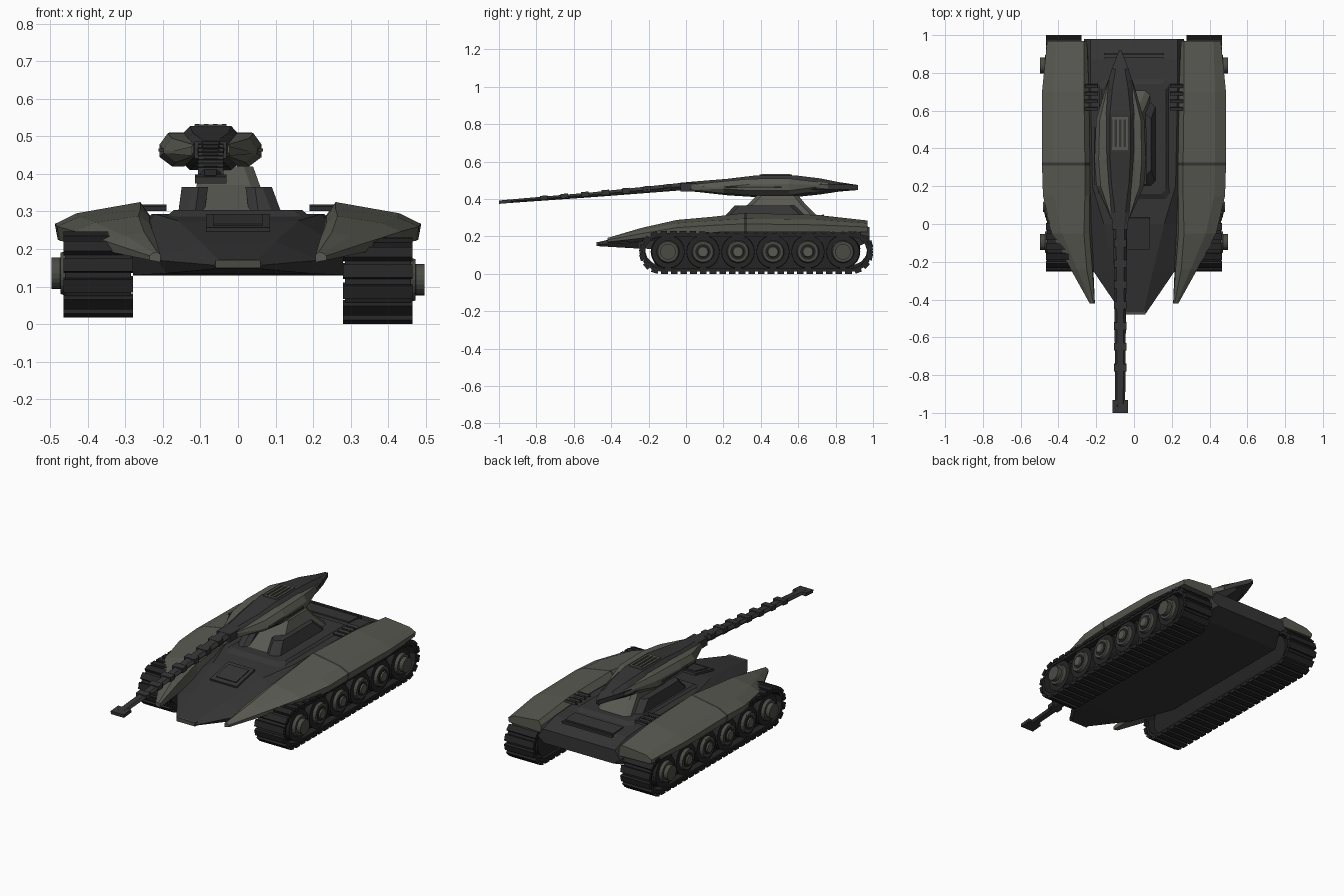
import bpy, bmesh, math
from mathutils import Matrix, Vector

if "Cube" in bpy.data.objects:
    bpy.data.objects.remove(bpy.data.objects["Cube"])


def material(name, r, g, b):
    m = bpy.data.materials.new(name)
    m.use_nodes = True
    m.diffuse_color = (r, g, b, 1)
    m.node_tree.nodes["Principled BSDF"].inputs["Base Color"].default_value = (r, g, b, 1)
    return m


olive = material("olive grey armour", .1, .1, .084)
dark = material("dark grey armour", .036, .036, .036)
black = material("track black", .018, .018, .018)
wheel_grey = material("wheel grey", .07, .07, .06)


def finish(name, bm, *mats):
    bmesh.ops.recalc_face_normals(bm, faces=bm.faces)
    mesh = bpy.data.meshes.new(name)
    bm.to_mesh(mesh)
    bm.free()
    for m in mats:
        mesh.materials.append(m)
    ob = bpy.data.objects.new(name, mesh)
    bpy.context.collection.objects.link(ob)
    return ob


def loft(name, rings, mat, seam=None):
    """Skin closed rings of points; the span numbered seam takes the dark material."""
    bm = bmesh.new()
    vs = [[bm.verts.new(p) for p in ring] for ring in rings]
    for i, (a, b) in enumerate(zip(vs, vs[1:])):
        for k in range(len(a)):
            n = (k + 1) % len(a)
            f = bm.faces.new((a[k], a[n], b[n], b[k]))
            f.material_index = 1 if i == seam else 0
    bm.faces.new(vs[0])
    bm.faces.new(vs[-1])
    return finish(name, bm, mat, dark)


def add_box(bm, loc, size, tilt=0):
    m = Matrix.Translation(loc) @ Matrix.Rotation(tilt, 4, 'X') @ Matrix.Diagonal((*size, 1))
    bmesh.ops.create_cube(bm, size=1, matrix=m)


def boxes(name, items, mat):
    bm = bmesh.new()
    for it in items:
        add_box(bm, *it)
    return finish(name, bm, mat)


def discs(name, places, mat, sides=20):
    """Discs whose axis is x: (x0, x1, y, z, radius0, radius1)."""
    bm = bmesh.new()
    for x0, x1, y, z, r0, r1 in places:
        m = Matrix.Translation(((x0 + x1) / 2, y, z)) @ Matrix.Rotation(math.pi / 2, 4, 'Y')
        bmesh.ops.create_cone(bm, cap_ends=True, segments=sides, radius1=r0, radius2=r1,
                              depth=x1 - x0, matrix=m)
    return finish(name, bm, mat)


# Hull: y, bottom half width, bottom z, side half width, side z, top half width, top z
hull = [(-.47, .05, .148, .065, .157, .05, .17),
        (-.25, .19, .135, .215, .17, .1, .22),
        (0, .28, .13, .28, .2, .16, .275),
        (.2, .28, .13, .28, .24, .22, .293),
        (.7, .28, .13, .28, .24, .23, .293),
        (.87, .28, .13, .27, .22, .23, .283),
        (.98, .22, .17, .265, .2, .23, .25)]
loft("hull", [[(-b, y, zb), (b, y, zb), (s, y, zs), (t, y, zt), (-t, y, zt), (-s, y, zs)]
              for y, b, zb, s, zs, t, zt in hull], dark)
boxes("nose_plate", [((0, -.468, .16), (.12, .02, .022))], wheel_grey)
slope = math.atan2(.055, .25)
boxes("front_hatch", [((0, -.05, .269), (.17, .17, .012), slope),
                      ((0, -.05, .274), (.13, .12, .012), slope)], dark)
boxes("rear_deck_panel", [((0, .84, .288), (.31, .09, .008), -.06),
                          ((0, .9, .28), (.32, .012, .012), -.06)], dark)
boxes("deck_vent_slats", [((s * .225, .61 + .04 * i, .31), (.07, .018, .012), .3)
                          for s in (-1, 1) for i in range(4)], dark)

# Fenders: y, then inner bottom, inner top, ridge, shoulder, edge, outer bottom as x, z
fender = [(-.42, .207, .165, .207, .185, .215, .192, .225, .19, .235, .182, .235, .17),
          (-.24, .215, .175, .22, .23, .25, .245, .3, .235, .335, .215, .33, .19),
          (-.05, .22, .2, .235, .268, .265, .288, .38, .27, .435, .247, .43, .213),
          (.15, .22, .215, .235, .285, .26, .306, .425, .285, .482, .26, .475, .222),
          (.31, .22, .22, .235, .29, .26, .325, .43, .295, .487, .267, .48, .225),
          (.325, .22, .22, .235, .29, .26, .325, .43, .295, .487, .267, .48, .225),
          (.7, .23, .22, .24, .29, .265, .315, .43, .29, .487, .262, .48, .225),
          (.97, .25, .22, .25, .262, .265, .285, .42, .27, .46, .25, .455, .225)]
for side, s in (("left", 1), ("right", -1)):
    loft(side + "_fender", [[(s * x, f[0], z) for x, z in zip(f[1::2], f[2::2])]
                            for f in fender], olive, seam=4)

# Tracks and running gear
FRONT, REAR, R = -.135, .885, .104
STRAIGHT, ARC = REAR - FRONT, math.pi * R


def on_loop(d, r):
    """Point and tilt at distance d along the track run, at radius r of its ends."""
    if d < STRAIGHT:
        return FRONT + d, -r, 0
    if d < STRAIGHT + ARC:
        a = (d - STRAIGHT) / R
        return REAR + r * math.sin(a), -r * math.cos(a), a
    if d < 2 * STRAIGHT + ARC:
        return REAR - (d - STRAIGHT - ARC), r, math.pi
    a = (d - 2 * STRAIGHT - ARC) / R
    return FRONT - r * math.sin(a), r * math.cos(a), math.pi + a


wheels = [-.096 + .187 * i for i in range(6)]
LINKS = 52
for side, s, zc in (("left", 1, .115), ("right", -1, .132)):
    bm = bmesh.new()
    rings = []
    for i in range(LINKS):
        d = i * 2 * (STRAIGHT + ARC) / LINKS
        ring = []
        for r, x in ((.103, .285), (.103, .46), (.085, .46), (.085, .285)):
            y, z, a = on_loop(d, r)
            ring.append(bm.verts.new((s * x, y, zc + z)))
        rings.append(ring)
        y, z, a = on_loop(d + .02, .106)
        add_box(bm, (s * .372, y, zc + z), (.186, .036, .018), a)
    for i in range(LINKS):
        p, q = rings[i], rings[(i + 1) % LINKS]
        for k in range(4):
            n = (k + 1) % 4
            bm.faces.new((p[k], p[n], q[n], q[k]))
    finish(side + "_track", bm, black)
    boxes(side + "_track_inner_wall", [((s * .36, (FRONT + REAR) / 2, zc), (.12, 1.04, .17))], black)
    for part, x0, x1, r0, r1, mat in (("road_wheels", .3, .455, .093, .088, black),
                                      ("wheel_rims", .45, .472, .062, .055, wheel_grey),
                                      ("wheel_wells", .47, .475, .042, .042, black),
                                      ("wheel_hubs", .47, .482, .032, .026, olive)):
        lo, hi = (x0, x1) if s > 0 else (-x1, -x0)
        a, b = (r0, r1) if s > 0 else (r1, r0)
        discs(side + "_" + part, [(lo, hi, y, zc + .003, a, b) for y in wheels], mat)
    lo, hi = sorted((s * .47, s * .497))
    discs(side + "_end_caps", [(lo, hi, y, zc + .003, .042, .042)
                               for y in (wheels[0], wheels[-1])], wheel_grey)
    boxes(side + "_wheel_brackets", [((s * .455, y, zc + .045), (.03, .05, .02))
                                     for y in wheels[1:-1:2]], wheel_grey)

# Turret mount: z, left x, right x, front y, back y
def tower(name, levels, mat):
    c = .025
    loft(name, [[(a + c, f, z), (b - c, f, z), (b, f + c, z), (b, k - c, z),
                 (b - c, k, z), (a + c, k, z), (a, k - c, z), (a, f + c, z)]
                for z, a, b, f, k in levels], mat)


tower("turret_ring", [(.28, -.2, .2, .12, .78), (.304, -.17, .17, .16, .74)], dark)
tower("turret_mount", [(.29, -.125, .09, .2, .72), (.37, -.11, .058, .33, .64),
                       (.42, -.105, .04, .38, .6)], olive)
tower("mount_left_cheek", [(.29, .03, .118, .19, .66), (.365, .02, .09, .26, .58)], dark)
tower("mount_right_cheek", [(.29, -.16, -.09, .19, .66), (.365, -.15, -.08, .26, .58)], dark)

# Turret: y, half width, bottom z, middle z, top z
CX = -.073
turret = [(-.03, .036, .445, .465, .487), (.06, .05, .438, .465, .495),
          (.22, .085, .42, .463, .508), (.38, .1, .41, .465, .527),
          (.58, .1, .41, .465, .527), (.72, .075, .425, .465, .51),
          (.82, .045, .44, .463, .49), (.92, .006, .456, .46, .464)]
loft("turret", [[(CX + w * u, y, z) for u, z in
                 ((-.55, zb), (.55, zb), (1, zm - .012), (1, zm + .015),
                  (.55, zt), (-.55, zt), (-1, zm + .015), (-1, zm - .012))]
                for y, w, zb, zm, zt in turret], dark)

# Side pods: y, inner offset, outer offset, bottom z, top z
pods = [(.03, .04, .05, .448, .478), (.2, .06, .125, .43, .495), (.34, .07, .136, .42, .508),
        (.55, .07, .128, .42, .51), (.76, .045, .066, .448, .485)]
for side, s in (("left", 1), ("right", -1)):
    loft(side + "_turret_pod",
         [[(CX + s * x, y, z) for x, z in
           ((i, zb), ((i + o) / 2, zb), (o, zb + .025), (o, zt - .03), ((i + 2 * o) / 3, zt), (i, zt))]
          for y, i, o, zb, zt in pods], olive)
    boxes(side + "_pod_stripe", [((CX + s * .13, .36, .463), (.018, .3, .008))], dark)
boxes("turret_vents", [((CX + x, .48, .528), (.012, .15, .01)) for x in (-.036, -.012, .012, .036)]
      + [((CX, y, .527), (.085, .014, .01)) for y in (.4, .56)], olive)

# Gun: y, half width, half height, centre z
gun = [(-.97, .026, .009, .386), (-.5, .03, .013, .423), (-.03, .037, .02, .466)]
loft("gun_barrel", [[(CX + w * u, y, z + h * v) for u, v in
                     ((-.6, -1), (.6, -1), (1, 0), (.6, 1), (-.6, 1), (-1, 0))]
                    for y, w, h, z in gun], dark)
gun_tilt = math.atan2(.08, .94)
boxes("barrel_ribs", [((CX, y, .466 + (y + .03) * .0851 + .003), (.068, .04, .034 + .015 * y), gun_tilt)
                      for y in [-.1 - .11 * i for i in range(7)]], dark)
boxes("muzzle", [((CX, -.966, .386), (.084, .068, .018), gun_tilt)], dark)
boxes("mantlet", [((CX, .02, .463), (.085, .1, .045))], dark)
